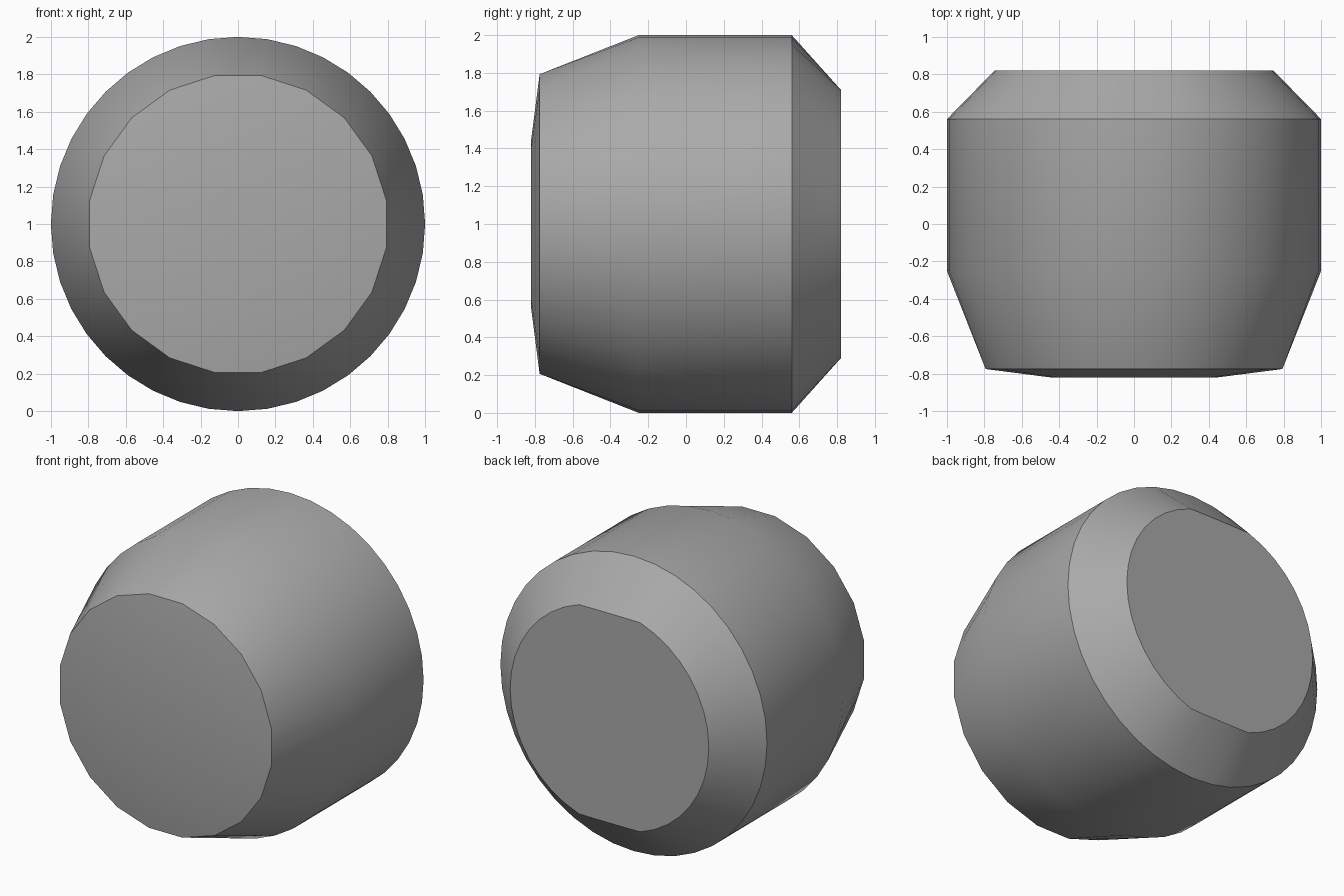
import bpy, bmesh, math

if "Cube" in bpy.data.objects:
    bpy.data.objects.remove(bpy.data.objects["Cube"], do_unlink=True)

SEGMENTS = 40

grey = bpy.data.materials.new("plain grey")
grey.use_nodes = True
colour = (0.4, 0.4, 0.4, 1)
grey.diffuse_color = colour
grey.node_tree.nodes["Principled BSDF"].inputs["Base Color"].default_value = colour


def ring(bm, y, radius, flat_height=2, coarse=False):
    """Ring around the y axis; coarse gives half the sides, flat_height trims top and bottom."""
    verts = []
    for i in range(SEGMENTS):
        a = math.tau * i / SEGMENTS
        r = radius * math.cos(math.tau / SEGMENTS) if coarse and i % 2 == 0 else radius
        z = max(-flat_height, min(flat_height, r * math.sin(a)))
        verts.append(bm.verts.new((r * math.cos(a), y, 1 + z)))
    return verts


# Barrel body: shallow front dome, tapered nose, straight wall, bevelled back
bm = bmesh.new()
rings = [
    ring(bm, -0.82, 0.45, coarse=True),
    ring(bm, -0.775, 0.803, coarse=True),
    ring(bm, -0.25, 1),
    ring(bm, 0.56, 1),
    ring(bm, 0.82, 0.745, flat_height=0.71),
]
for a, b in zip(rings, rings[1:]):
    for i in range(SEGMENTS):
        j = (i + 1) % SEGMENTS
        bm.faces.new((a[i], a[j], b[j], b[i]))
bm.faces.new(rings[0])
bm.faces.new(rings[-1])
bmesh.ops.recalc_face_normals(bm, faces=bm.faces)

mesh = bpy.data.meshes.new("barrel_body")
bm.to_mesh(mesh)
bm.free()
mesh.materials.append(grey)
body = bpy.data.objects.new("barrel_body", mesh)
bpy.context.collection.objects.link(body)

# Smooth sides with crisp rims
bpy.ops.object.select_all(action='DESELECT')
body.select_set(True)
bpy.context.view_layer.objects.active = body
bpy.ops.object.shade_smooth_by_angle(angle=math.radians(30))
